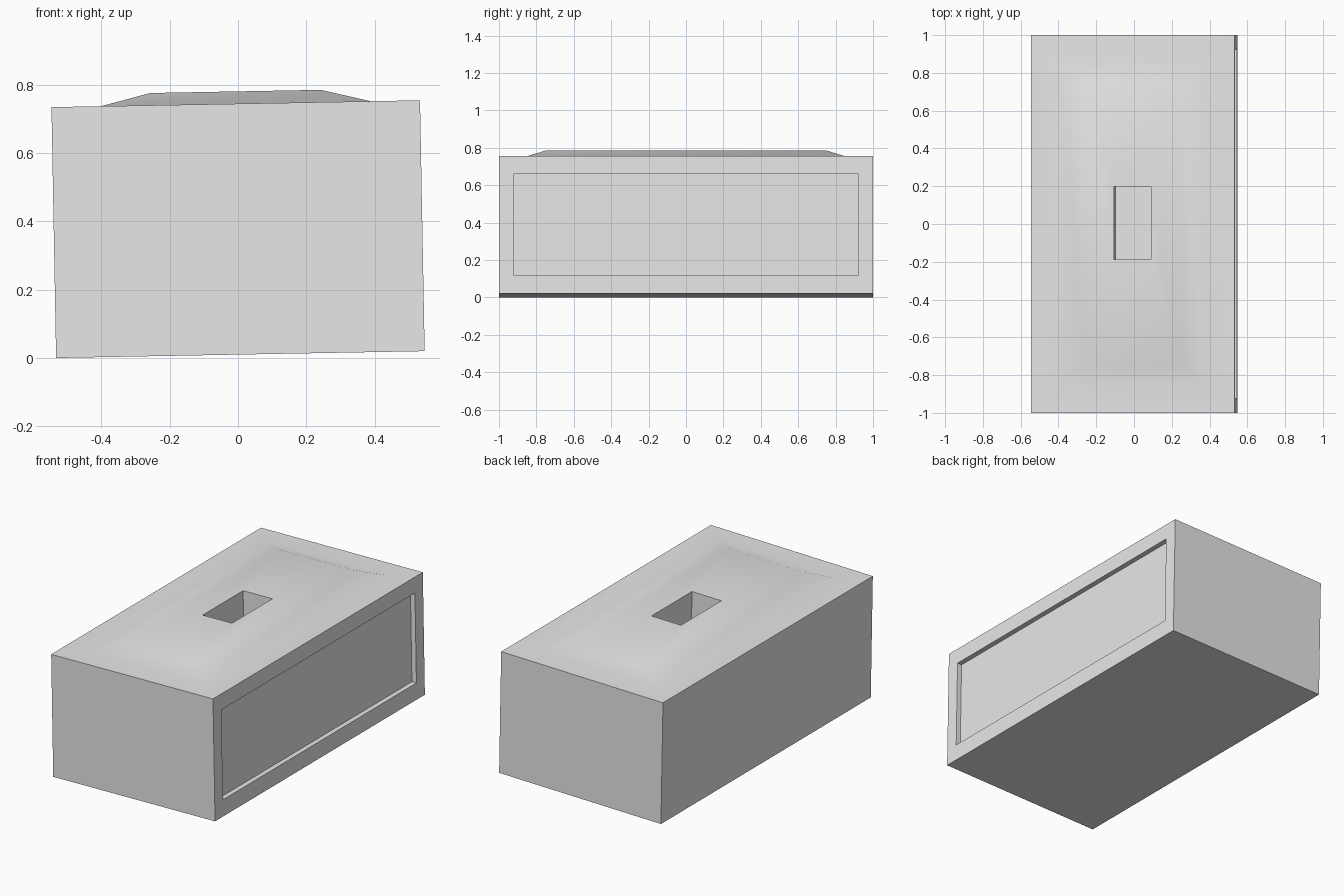
import bpy, bmesh
from math import atan2, radians
from mathutils import Matrix

default = bpy.data.objects.get("Cube")
if default:
    bpy.data.objects.remove(default, do_unlink=True)

# Material
grey = bpy.data.materials.new("light_grey")
grey.use_nodes = True
grey.diffuse_color = (0.8, 0.8, 0.8, 1)
grey.node_tree.nodes["Principled BSDF"].inputs["Base Color"].default_value = (0.8, 0.8, 0.8, 1)

WIDTH, LENGTH, HEIGHT = 1.08, 2.0, 0.735
BUMP = 0.036
CORNERS = [(-1, -1), (1, -1), (1, 1), (-1, 1)]
bm = bmesh.new()


def level_ring(half_x, half_y, z, cy=0):
    """Horizontal rectangle of vertices."""
    return [bm.verts.new((sx * half_x, cy + sy * half_y, z)) for sx, sy in CORNERS]


def side_ring(x, half_y, z, half_z):
    """Upright rectangle of vertices facing the left side."""
    return [bm.verts.new((x, sy * half_y, z + sz * half_z)) for sy, sz in CORNERS]


def skin(rings):
    """Join successive rings with quads and return the faces."""
    return [bm.faces.new((a[i], a[(i + 1) % 4], b[(i + 1) % 4], b[i]))
            for a, b in zip(rings, rings[1:]) for i in range(4)]


# Body, raised lid and dispensing hole
rings = [
    level_ring(WIDTH / 2, LENGTH / 2, 0),
    level_ring(WIDTH / 2, LENGTH / 2, HEIGHT),
    level_ring(0.395, 0.86, HEIGHT),
    level_ring(0.25, 0.75, HEIGHT + BUMP),
    level_ring(0.098, 0.193, HEIGHT + BUMP, 0.006),
    level_ring(0.098, 0.193, HEIGHT - 0.3, 0.006),
]
faces = skin(rings)
bm.faces.new(rings[0])
bm.faces.new(rings[-1])

# Recessed panel on the left side
bottom, top = rings[:2]
bm.faces.remove(faces[1])
panel = [
    [bottom[1], bottom[2], top[2], top[1]],
    side_ring(WIDTH / 2, 0.922, 0.37, 0.27),
    side_ring(WIDTH / 2 - 0.03, 0.922, 0.37, 0.27),
]
skin(panel)
bm.faces.new(panel[-1])
bmesh.ops.recalc_face_normals(bm, faces=bm.faces[:])

# Slight sideways tilt, resting on the low edge
tilt = Matrix.Rotation(-atan2(0.02, WIDTH), 4, 'Y')
bm.transform(Matrix.Translation((0.007, 0, 0.01)) @ tilt)

mesh = bpy.data.meshes.new("tissue_box")
bm.to_mesh(mesh)
bm.free()
mesh.materials.append(grey)
box = bpy.data.objects.new("tissue_box", mesh)
bpy.context.collection.objects.link(box)

# Soft lid shading with crisp box edges
bpy.ops.object.select_all(action='DESELECT')
box.select_set(True)
bpy.context.view_layer.objects.active = box
bpy.ops.object.shade_smooth_by_angle(angle=radians(30))
